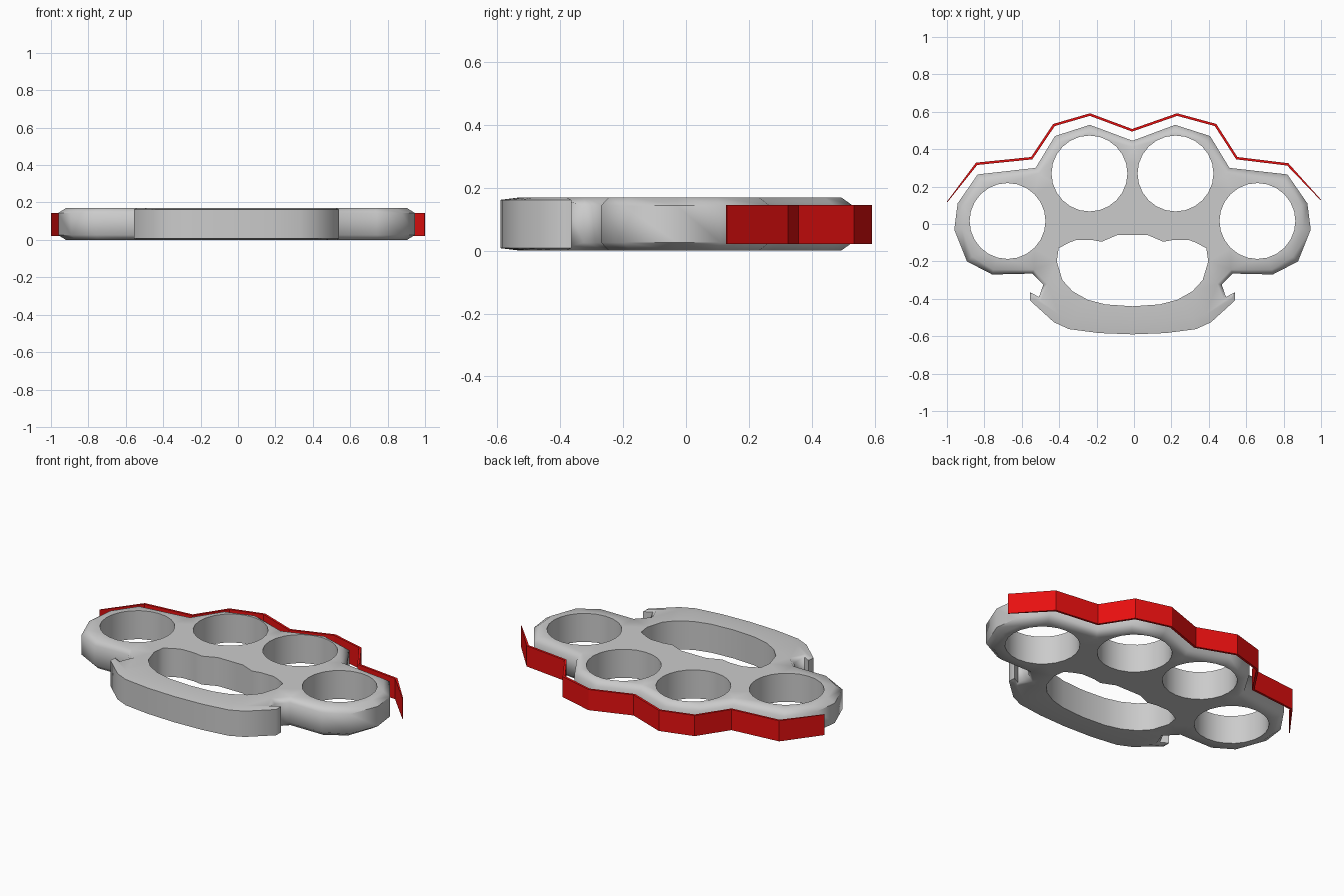
import bpy, bmesh, math
from mathutils import Vector

if "Cube" in bpy.data.objects:
    bpy.data.objects.remove(bpy.data.objects["Cube"])

CX = -0.008          # the grip sits slightly left of centre
HEIGHT = 0.17


def mirror_loop(half, flip=(-1, 1)):
    """Complete a right half (running top to bottom on x = 0) into a closed loop."""
    left = [(-p[0], *p[1:]) for p in reversed(half) if p[0] > 1e-4]
    return [tuple(p) for p in half] + left


def inset_loop(points):
    """Move each (x, y, inset) point of a clockwise loop inwards with mitred corners."""
    out, n = [], len(points)
    for i, (x, y, d) in enumerate(points):
        p = Vector((x, y))
        a = (p - Vector(points[i - 1][:2])).normalized()
        b = (Vector(points[(i + 1) % n][:2]) - p).normalized()
        na, nb = Vector((a.y, -a.x)), Vector((b.y, -b.x))
        m = (na + nb).normalized()
        out.append(p + m * d / max(0.6, m.dot(na)))
    return out


def add_ring(bm, points, z):
    return [bm.verts.new((p[0] + CX, p[1], z)) for p in points]


def bridge(bm, r0, r1):
    n = len(r0)
    for i in range(n):
        j = (i + 1) % n
        bm.faces.new((r0[i], r0[j], r1[j], r1[i]))


def fill(bm, rings):
    edges = [bm.edges.get((r[i], r[i - 1])) for r in rings for i in range(len(r))]
    bmesh.ops.triangle_fill(bm, use_beauty=True, edges=edges)


def finish(bm, name):
    bmesh.ops.recalc_face_normals(bm, faces=bm.faces[:])
    mesh = bpy.data.meshes.new(name)
    bm.to_mesh(mesh)
    bm.free()
    obj = bpy.data.objects.new(name, mesh)
    bpy.context.collection.objects.link(obj)
    return obj


# Outer outline: x, y and width of the rounded edge
outline = mirror_loop([
    (0, .445, .03), (.228, .53, .035), (.415, .47, .035), (.518, .30, .03),
    (.828, .265, .035), (.935, .11, .035), (.953, -.03, .04), (.885, -.20, .035),
    (.75, -.27, .025), (.535, -.265, .02), (.477, -.325, .02), (.50, -.39, .015),
    (.547, -.365, .012), (.547, -.41, .02), (.42, -.525, .05), (.34, -.562, .06),
    (.18, -.583, .065), (0, -.59, .065)])

# Palm opening
palm = mirror_loop([
    (.083, -.06), (.165, -.095), (.22, -.085), (.30, -.085), (.34, -.10),
    (.395, -.13), (.405, -.20), (.375, -.30), (.32, -.36), (.24, -.405),
    (.145, -.43), (0, -.44)])

# Finger openings
holes = [palm]
for x, y in ((-.668, .016), (-.23, .27), (.23, .27), (.668, .016)):
    holes.append([(x + .203 * math.cos(t * math.tau / 24),
                   y + .203 * math.sin(t * math.tau / 24)) for t in range(24)])

# Grip body: rounded outer rim, straight openings, flat top and bottom
bm = bmesh.new()
inner = inset_loop(outline)
low = add_ring(bm, inner, 0)
high = add_ring(bm, inner, HEIGHT)
wall_low, wall_high = [], []
for p in outline:
    drop = .008 if p[1] < -.33 else .026
    wall_low.append(bm.verts.new((p[0] + CX, p[1], drop)))
    wall_high.append(bm.verts.new((p[0] + CX, p[1], HEIGHT - drop)))
bridge(bm, low, wall_low)
bridge(bm, wall_low, wall_high)
bridge(bm, wall_high, high)
bottoms, tops = [low], [high]
for hole in holes:
    b, t = add_ring(bm, hole, 0), add_ring(bm, hole, HEIGHT)
    bridge(bm, b, t)
    bottoms.append(b)
    tops.append(t)
fill(bm, bottoms)
fill(bm, tops)
grip = finish(bm, "grip_body")
bpy.context.view_layer.objects.active = grip
grip.select_set(True)
bpy.ops.object.shade_smooth_by_angle(angle=math.radians(55))

# Red strip following the knuckle side, tapering at both ends
path = [(-1, .12), (-.845, .328), (-.55, .358), (-.432, .535), (-.235, .592),
        (-.01, .508), (.23, .592), (.44, .535), (.553, .358), (.825, .325), (1, .13)]
bm = bmesh.new()
sections = []
for i, p in enumerate(path):
    a, b = Vector(path[max(i - 1, 0)]), Vector(path[min(i + 1, len(path) - 1)])
    d = (b - a).normalized()
    w = .004 if i in (0, len(path) - 1) else .014
    q = Vector(p) + Vector((d.y, -d.x)) * w
    sections.append([bm.verts.new((c[0], c[1], z))
                     for c, z in ((p, .022), (p, .145), (q, .145), (q, .022))])
for s, t in zip(sections, sections[1:]):
    bridge(bm, s, t)
bm.faces.new(sections[0])
bm.faces.new(sections[-1])
strip = finish(bm, "front_strip")
red = bpy.data.materials.new("red")
red.diffuse_color = (.8, .005, .005, 1)
red.use_nodes = True
red.node_tree.nodes["Principled BSDF"].inputs["Base Color"].default_value = red.diffuse_color
strip.data.materials.append(red)
